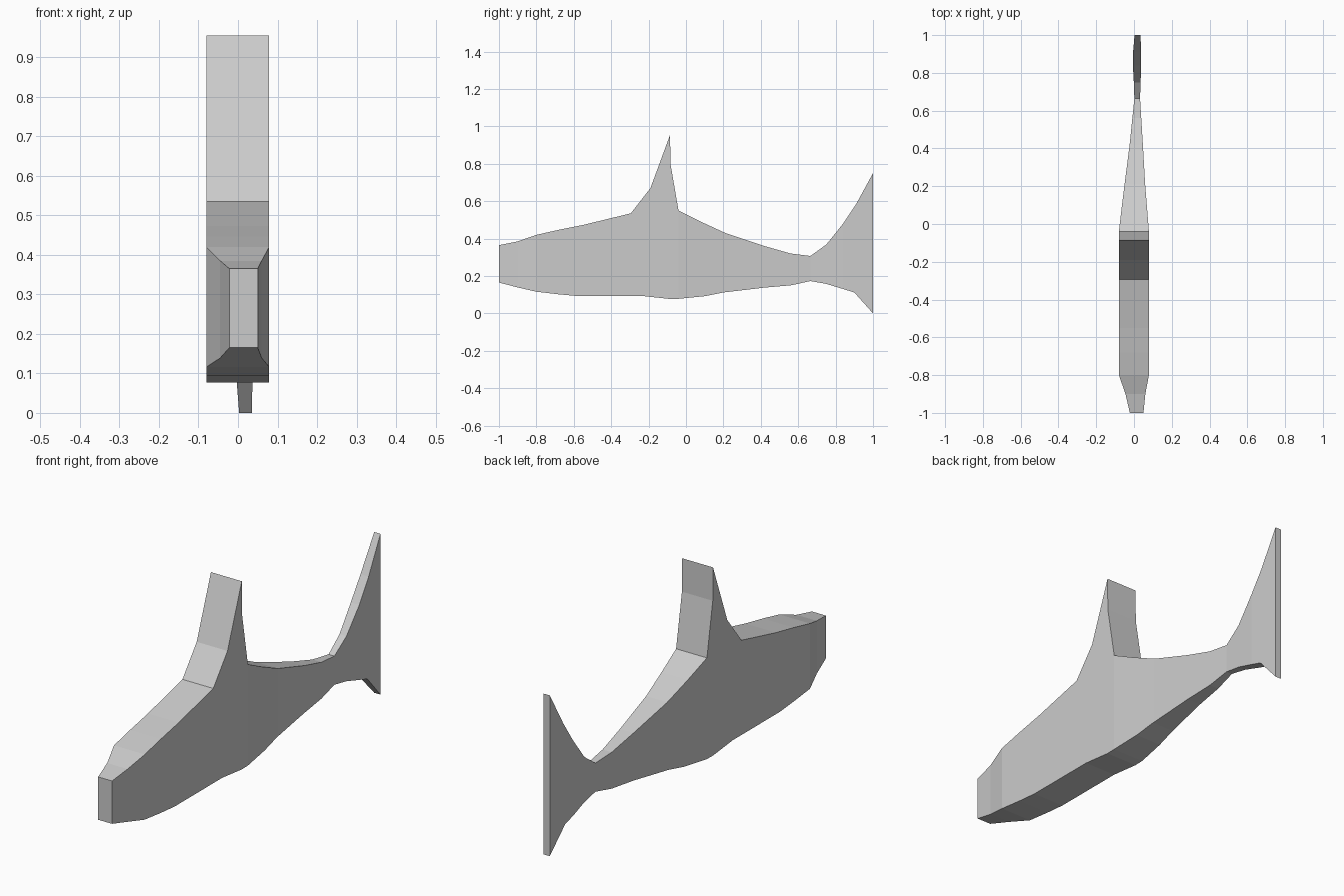
import bpy, bmesh

if "Cube" in bpy.data.objects:
    bpy.data.objects.remove(bpy.data.objects["Cube"])

# Side outline (y, z): back with upright fin and tail, then the belly
TOP = [(-1, .365), (-.9, .385), (-.8, .42), (-.68, .447), (-.55, .473), (-.295, .535),
       (-.19, .67), (-.085, .955), (-.083, .8), (-.04, .55), (.08, .49), (.21, .43),
       (.42, .36), (.56, .32), (.665, .307), (.75, .368), (.84, .48), (.91, .585), (1, .75)]
BELLY = [(-1, .165), (-.9, .139), (-.8, .116), (-.68, .102), (-.58, .093), (-.23, .093),
         (-.085, .077), (-.04, .078), (.1, .092), (.2, .112), (.42, .138), (.56, .15),
         (.665, .173), (.75, .158), (.9, .112), (1, 0)]
# Plan outline (y, x): slightly uneven left and right sides
LEFT = [(-1, -.022), (-.9, -.045), (-.8, -.08), (-.04, -.08), (.08, -.066), (.21, -.05),
        (.42, -.023), (.665, .002), (.75, -.001), (.84, -.006), (.91, -.005), (1, .003)]
RIGHT = [(-1, .05), (-.9, .06), (-.8, .079), (-.04, .079), (.21, .059), (.42, .047),
         (.665, .032), (.84, .038), (.91, .037), (1, .035)]


def sample(curve, y):
    for (y0, v0), (y1, v1) in zip(curve, curve[1:]):
        if y <= y1:
            return v0 + (v1 - v0) * (y - y0) / (y1 - y0)
    return curve[-1][1]


# Fish body: four-sided loft through every station along the outlines
bm = bmesh.new()
rings = []
for y in sorted({p[0] for curve in (TOP, BELLY, LEFT, RIGHT) for p in curve}):
    l, r = sample(LEFT, y), sample(RIGHT, y)
    b, t = sample(BELLY, y), sample(TOP, y)
    rings.append([bm.verts.new((x, y, z)) for x, z in ((l, b), (r, b), (r, t), (l, t))])
for a, c in zip(rings, rings[1:]):
    for i in range(4):
        j = (i + 1) % 4
        bm.faces.new((a[i], a[j], c[j], c[i]))

# Flat snout and tail ends
bm.faces.new(rings[0])
bm.faces.new(rings[-1])
bmesh.ops.recalc_face_normals(bm, faces=bm.faces)
mesh = bpy.data.meshes.new("fish_body")
bm.to_mesh(mesh)
bm.free()
bpy.context.collection.objects.link(bpy.data.objects.new("fish_body", mesh))
